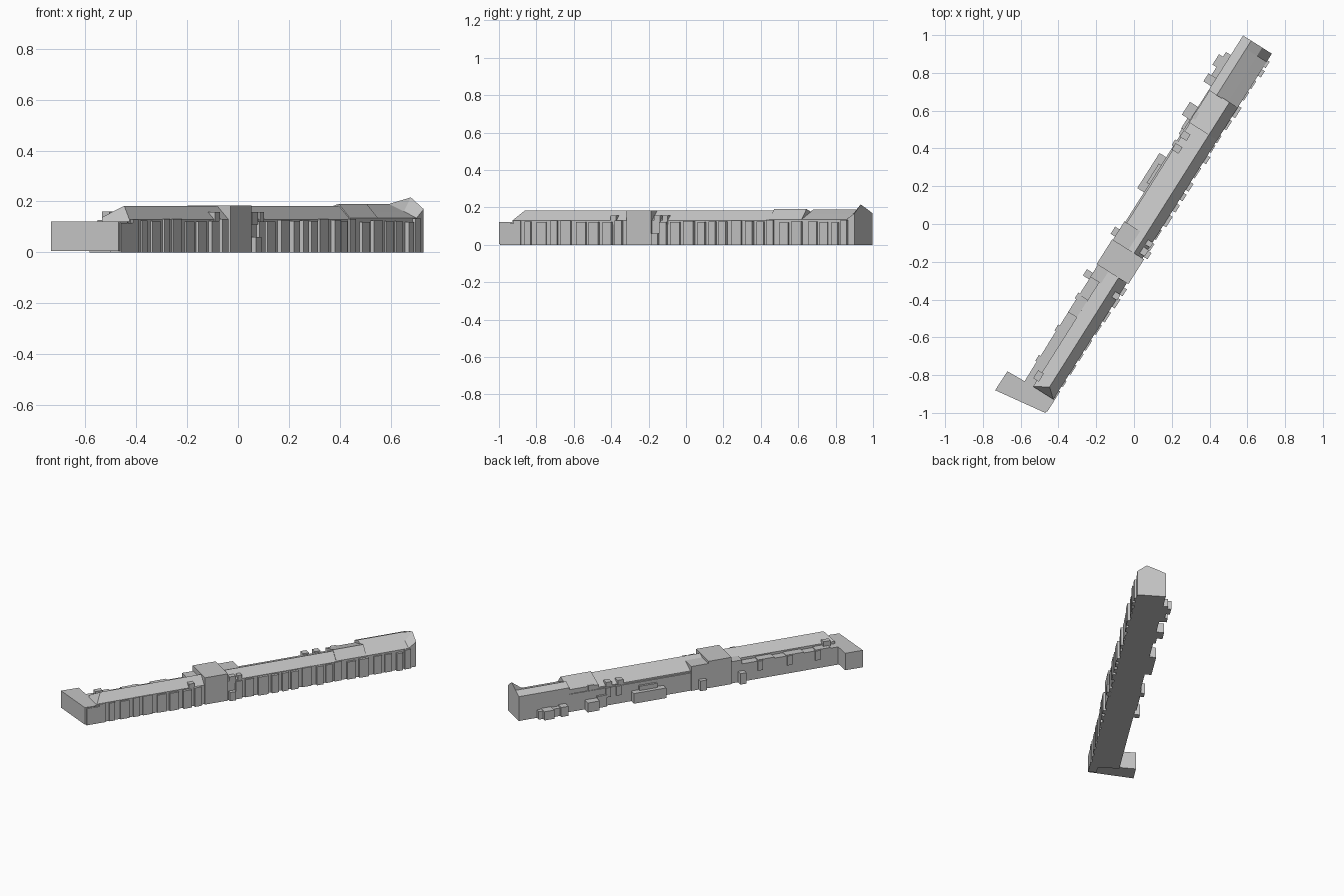
import bpy, math, random
from mathutils import Vector

cube = bpy.data.objects.get("Cube")
if cube:
    bpy.data.objects.remove(cube)

random.seed(4)
ANGLE = math.radians(57.7)
ALONG = Vector((math.cos(ANGLE), math.sin(ANGLE), 0))    # length of the terrace
ACROSS = Vector((-math.sin(ANGLE), math.cos(ANGLE), 0))  # towards the garden side

stone = bpy.data.materials.new("light_grey")
stone.use_nodes = True
GREY = (0.56, 0.56, 0.56, 1)
stone.diffuse_color = GREY
stone.node_tree.nodes["Principled BSDF"].inputs["Base Color"].default_value = GREY


def solid(name, ring_a, ring_b):
    """Closed solid between two matching rings of points."""
    n = len(ring_a)
    faces = [tuple(range(n)), tuple(range(2 * n - 1, n - 1, -1))]
    faces += [(i, i + n, (i + 1) % n + n, (i + 1) % n) for i in range(n)]
    mesh = bpy.data.meshes.new(name)
    mesh.from_pydata([tuple(p) for p in ring_a + ring_b], [], faces)
    mesh.materials.append(stone)
    obj = bpy.data.objects.new(name, mesh)
    bpy.context.collection.objects.link(obj)
    # consistent outward faces
    import bmesh
    bm = bmesh.new()
    bm.from_mesh(mesh)
    bmesh.ops.recalc_face_normals(bm, faces=bm.faces)
    bm.to_mesh(mesh)
    bm.free()
    return obj


def place(s, t, z):
    return ALONG * s + ACROSS * t + Vector((0, 0, z))


def loft(name, s0, s1, profile, end_profile=None):
    """Extrude a (across, height) profile along the terrace."""
    end = end_profile or profile
    return solid(name, [place(s0, t, z) for t, z in profile],
                 [place(s1, t, z) for t, z in end])


def box(name, s0, s1, t0, t1, z1, z0=0.0):
    return loft(name, s0, s1, [(t0, z0), (t1, z0), (t1, z1), (t0, z1)])


FRONT, BACK, RIDGE = -0.135, 0.045, -0.083

# Walls of the long terrace
box("long_wall", -1.02, 0.82, FRONT, BACK, 0.122)

# Near roof with a hipped end
hip = [(FRONT, 0.122), (-0.008, 0.122), (-0.008, 0.138), (RIDGE, 0.183), (FRONT, 0.13)]
near_roof = loft("near_roof", -1.013, -0.28, hip)
near_roof.data.vertices[3].co += ALONG * 0.045

# Middle roof and the raised roof beside it
loft("middle_roof", -0.14, 0.61,
     [(FRONT, 0.12), (0.036, 0.12), (0.036, 0.132), (RIDGE, 0.183), (FRONT, 0.13)])
loft("raised_roof", 0.61, 0.815,
     [(FRONT, 0.12), (0.04, 0.12), (0.04, 0.152), (RIDGE, 0.191), (FRONT, 0.135)])

# Far house, ending in a sloping gable
far = [(FRONT, 0), (BACK, 0), (BACK, 0.168), (-0.006, 0.19), (-0.075, 0.161), (FRONT, 0.135)]
gable = far[:4] + [(-0.075, 0.216), (FRONT, 0.17)]
loft("far_house", 0.81, 1.1, far)
loft("end_gable", 1.1, 1.152, far, gable)

# Flat-topped central house and its lower neighbour
box("central_house", -0.285, -0.13, -0.145, 0.054, 0.185)
box("central_annex", -0.13, -0.015, -0.06, 0.05, 0.168)

# Angled end building
footprint = [(-0.735, -0.88), (-0.67, -0.78), (-0.575, -0.835),
             (-0.43, -0.92), (-0.435, -0.95), (-0.47, -1.0)]
solid("end_building", [Vector((x, y, 0.005)) for x, y in footprint],
      [Vector((x, y, 0.122)) for x, y in footprint])
box("end_corner_bay", -1.085, -1.0, -0.143, -0.09, 0.115)

# Street front: projecting bays of varied width
s, i = -1.0, 0
while s < 1.1:
    width = random.uniform(0.035, 0.065)
    if not -0.32 < s < -0.11:
        out = random.choice((0.008, 0.013, 0.018))
        box("front_bay_%d" % i, s, min(s + width, 1.14), FRONT - out, FRONT + 0.01,
            random.uniform(0.12, 0.133))
    s += width + random.uniform(0.015, 0.04)
    i += 1

# Street side dormers and porch
for i, (a, b) in enumerate([(-0.39, -0.355), (-0.115, -0.075), (-0.06, -0.03)]):
    box("front_dormer_%d" % i, a, b, -0.14, -0.09, 0.158, 0.11)
box("front_porch", -0.12, -0.08, -0.16, FRONT, 0.06)

# Garden side extensions: start, end, reach, height
for i, (a, b, reach, top) in enumerate([
        (-0.375, -0.335, 0.083, 0.075), (-0.11, -0.065, 0.077, 0.07),
        (0.17, 0.39, 0.087, 0.07), (0.22, 0.34, 0.06, 0.1),
        (0.56, 0.625, 0.06, 0.08), (0.625, 0.705, 0.095, 0.065),
        (0.835, 0.885, 0.093, 0.065), (0.885, 1.03, 0.075, 0.055),
        (0.935, 1.0, 0.1, 0.06)]):
    box("garden_extension_%d" % i, a, b, 0.04, reach, top)

# Garden side terraces and small dormers
for i, (a, b, top) in enumerate([(-0.96, -0.86, 0.128), (-0.78, -0.66, 0.128),
                                 (-0.58, -0.47, 0.13), (-0.36, -0.285, 0.15)]):
    box("roof_terrace_%d" % i, a, b, -0.02, BACK + 0.001, top, 0.1)
for i, a in enumerate((-0.89, -0.7, -0.5, 0.46, 0.53)):
    box("garden_bay_%d" % i, a, a + 0.035, 0.03, 0.055, 0.125, 0.06)
for i, a in enumerate((0.44, 0.52, 0.64)):
    box("garden_dormer_%d" % i, a, a + 0.04, 0.0, 0.042, 0.158, 0.12)

# Chimney near the hipped end
box("chimney", -0.975, -0.925, -0.02, 0.015, 0.16, 0.1)
